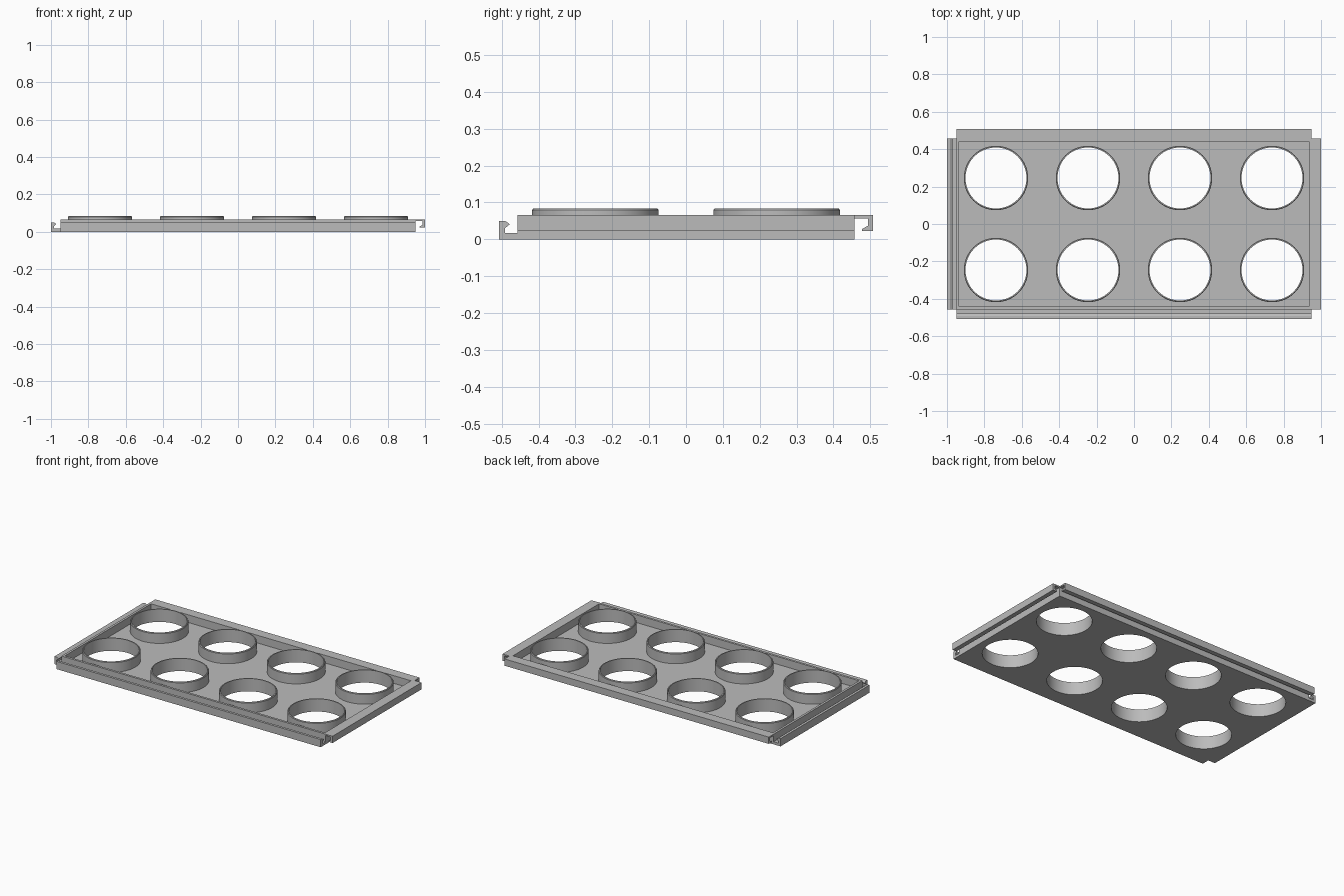
import bpy
import bmesh
from math import sin, cos, pi
from mathutils import Matrix

if "Cube" in bpy.data.objects:
    bpy.data.objects.remove(bpy.data.objects["Cube"], do_unlink=True)

# Overall sizes
HALF_X, HALF_Y = 0.95, 0.457
WALL = 0.015
FLOOR, RIM_TOP, RING_TOP = 0.016, 0.066, 0.083
RING_OUT, RING_IN = 0.172, 0.163
PITCH = 0.492
SIDES = 64

grey = bpy.data.materials.new("plain grey")
grey.use_nodes = True
colour = (0.5, 0.5, 0.5, 1)
grey.diffuse_color = colour
grey.node_tree.nodes["Principled BSDF"].inputs["Base Color"].default_value = colour


def finish(name, bm):
    """Weld, fix normals and turn a bmesh into a shaded object."""
    bmesh.ops.remove_doubles(bm, verts=bm.verts, dist=0.00005)
    bmesh.ops.recalc_face_normals(bm, faces=bm.faces)
    mesh = bpy.data.meshes.new(name)
    bm.to_mesh(mesh)
    bm.free()
    mesh.materials.append(grey)
    ob = bpy.data.objects.new(name, mesh)
    bpy.context.collection.objects.link(ob)
    bpy.ops.object.select_all(action='DESELECT')
    ob.select_set(True)
    bpy.context.view_layer.objects.active = ob
    bpy.ops.object.shade_smooth_by_angle()
    return ob


def rectangle(hx, hy):
    return [(-hx, -hy), (hx, -hy), (hx, hy), (-hx, hy)]


def circle(cx, cy, r):
    turns = [2 * pi * i / SIDES for i in range(SIDES)]
    return [(cx + r * cos(a), cy + r * sin(a)) for a in turns]


def slab(name, loops, z0, z1):
    """Flat plate from an outer outline and hole outlines."""
    curve = bpy.data.curves.new(name + "_outline", 'CURVE')
    curve.dimensions = '2D'
    curve.fill_mode = 'BOTH'
    curve.extrude = (z1 - z0) / 2
    for loop in loops:
        spline = curve.splines.new('POLY')
        spline.points.add(len(loop) - 1)
        for point, (x, y) in zip(spline.points, loop):
            point.co = (x, y, 0, 1)
        spline.use_cyclic_u = True
    helper = bpy.data.objects.new(name + "_outline", curve)
    bpy.context.collection.objects.link(helper)
    deps = bpy.context.evaluated_depsgraph_get()
    mesh = bpy.data.meshes.new_from_object(helper.evaluated_get(deps))
    bm = bmesh.new()
    bm.from_mesh(mesh)
    bmesh.ops.translate(bm, verts=bm.verts, vec=(0, 0, (z0 + z1) / 2))
    bpy.data.objects.remove(helper, do_unlink=True)
    bpy.data.curves.remove(curve)
    bpy.data.meshes.remove(mesh)
    for f in bm.faces:
        f.material_index = 0
    return finish(name, bm)


def clip(name, profile, reach, half_length, angle):
    """Edge strip: profile is (distance outward, z), run along one side."""
    bm = bmesh.new()
    verts = [bm.verts.new((reach + u, -half_length, z)) for u, z in profile]
    face = bm.faces.new(verts)
    ext = bmesh.ops.extrude_face_region(bm, geom=[face])["geom"]
    moved = [v for v in ext if isinstance(v, bmesh.types.BMVert)]
    bmesh.ops.translate(bm, verts=moved, vec=(0, 2 * half_length, 0))
    bmesh.ops.rotate(bm, verts=bm.verts, matrix=Matrix.Rotation(angle, 3, 'Z'))
    return finish(name, bm)


def collar(name, cx, cy):
    """Thin ring with a slightly bevelled outer top edge."""
    profile = [(RING_IN, FLOOR), (RING_IN, RING_TOP), (RING_OUT - 0.003, RING_TOP),
               (RING_OUT, RING_TOP - 0.004), (RING_OUT, FLOOR)]
    bm = bmesh.new()
    verts = [bm.verts.new((r, 0, z)) for r, z in profile]
    edges = [bm.edges.new(pair) for pair in zip(verts, verts[1:])]
    bmesh.ops.spin(bm, geom=verts + edges, cent=(0, 0, 0), axis=(0, 0, 1),
                   angle=2 * pi, steps=SIDES)
    bmesh.ops.translate(bm, verts=bm.verts, vec=(cx, cy, 0))
    return finish(name, bm)


# Floor with round holes, and the rim around it
centres = [((i - 1.5) * PITCH, (j - 0.5) * PITCH) for j in range(2) for i in range(4)]
slab("floor", [rectangle(HALF_X, HALF_Y)] + [circle(x, y, RING_IN) for x, y in centres],
     0, FLOOR)
slab("rim", [rectangle(HALF_X, HALF_Y), rectangle(HALF_X - WALL, HALF_Y - WALL)],
     FLOOR, RIM_TOP)

# Collars around the holes
for n, (x, y) in enumerate(centres, 1):
    collar(f"hole_collar_{n}", x, y)

# Interlocking clips: upward hooks on front and right, downward hooks on back and left
hook_up = [(0, 0), (0.05, 0), (0.05, 0.05), (0.034, 0.05), (0.021, 0.041),
           (0.034, 0.03), (0.034, 0.017), (0, 0.017)]
hook_down = [(0, RIM_TOP), (0.05, RIM_TOP), (0.05, 0.022), (0.021, 0.022),
             (0.021, 0.028), (0.037, 0.037), (0.037, 0.057), (0, 0.057)]
clip("left_clip", hook_down, HALF_X, HALF_Y, 0)
clip("back_clip", hook_down, HALF_Y, HALF_X, pi / 2)
clip("right_clip", hook_up, HALF_X, HALF_Y, pi)
clip("front_clip", hook_up, HALF_Y, HALF_X, -pi / 2)
